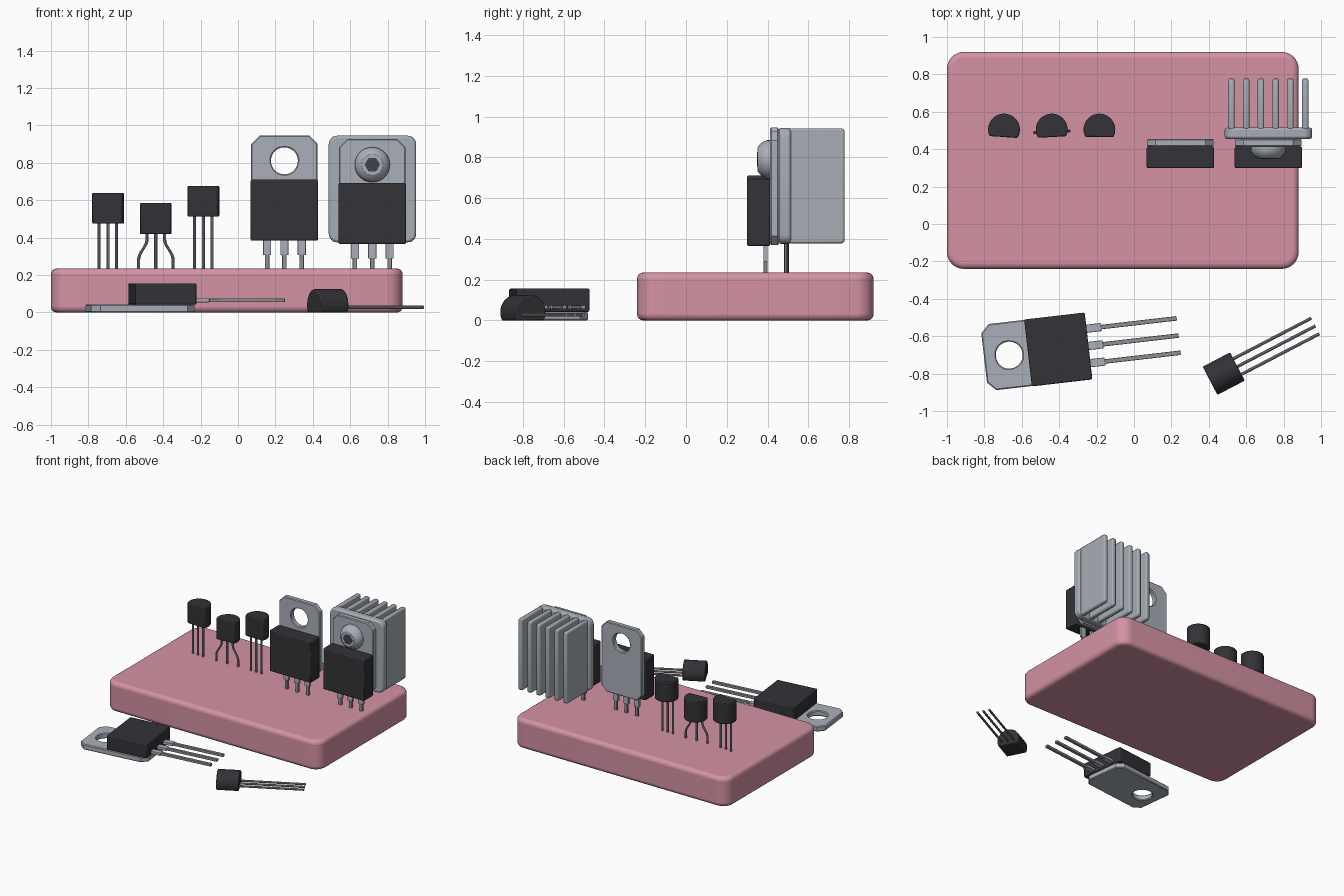
import bpy, bmesh, math
from mathutils import Matrix, Vector

if "Cube" in bpy.data.objects:
    bpy.data.objects.remove(bpy.data.objects["Cube"])


def material(name, rgb):
    m = bpy.data.materials.new(name)
    m.diffuse_color = (*rgb, 1)
    m.use_nodes = True
    m.node_tree.nodes["Principled BSDF"].inputs["Base Color"].default_value = m.diffuse_color
    return m


PINK = material("pink foam", (0.66, 0.29, 0.37))
BLACK = material("black epoxy", (0.033, 0.032, 0.038))
METAL = material("pale metal", (0.40, 0.43, 0.48))
LEAD = material("lead wire", (0.27, 0.28, 0.30))
FIN = material("heat sink aluminium", (0.38, 0.42, 0.46))
SOCKET = material("dark socket", (0.05, 0.055, 0.065))

UPRIGHT = Matrix.Rotation(math.pi / 2, 4, 'X')  # outline x,y -> x,z; thickness -> -y


def finish(name, bm, mat, matrix, bevel=0.0, segments=2):
    bmesh.ops.recalc_face_normals(bm, faces=bm.faces)
    me = bpy.data.meshes.new(name)
    bm.to_mesh(me)
    bm.free()
    me.transform(matrix)
    me.materials.append(mat)
    ob = bpy.data.objects.new(name, me)
    bpy.context.collection.objects.link(ob)
    if bevel:
        mod = ob.modifiers.new("edge", 'BEVEL')
        mod.width, mod.segments = bevel, segments
        mod.limit_method, mod.angle_limit = 'ANGLE', math.radians(50)
    bpy.ops.object.select_all(action='DESELECT')
    ob.select_set(True)
    bpy.context.view_layer.objects.active = ob
    bpy.ops.object.shade_smooth_by_angle(angle=math.radians(30))
    return ob


def prism(name, loops, height, mat, matrix, bevel=0.0, segments=2):
    """Extrude an outline (first loop) with optional holes (other loops)."""
    bm = bmesh.new()
    edges = []
    for loop in loops:
        vs = [bm.verts.new((x, y, 0)) for x, y in loop]
        edges += [bm.edges.new((vs[i - 1], vs[i])) for i in range(len(vs))]
    if len(loops) == 1:
        bm.faces.new(vs)
    else:
        bmesh.ops.triangle_fill(bm, use_beauty=True, edges=edges)
    ext = bmesh.ops.extrude_face_region(bm, geom=bm.faces[:])
    moved = [v for v in ext["geom"] if isinstance(v, bmesh.types.BMVert)]
    bmesh.ops.translate(bm, verts=moved, vec=(0, 0, height))
    return finish(name, bm, mat, matrix, bevel, segments)


def box(name, x, y, z, mat, matrix=Matrix(), bevel=0.0):
    outline = [(x[0], y[0]), (x[1], y[0]), (x[1], y[1]), (x[0], y[1])]
    return prism(name, [outline], z[1] - z[0], mat,
                 matrix @ Matrix.Translation((0, 0, z[0])), bevel)


def circle(r, n, cx=0, cy=0):
    return [(cx + r * math.cos(2 * math.pi * i / n),
             cy + r * math.sin(2 * math.pi * i / n)) for i in range(n)]


def rounded(x0, x1, y0, y1, r, n):
    """Rectangle with rounded corners (n=1 gives chamfers)."""
    pts = []
    for k, (cx, cy) in enumerate([(x1 - r, y1 - r), (x0 + r, y1 - r),
                                  (x0 + r, y0 + r), (x1 - r, y0 + r)]):
        for i in range(n + 1):
            a = math.pi / 2 * (k + i / n)
            pts.append((cx + r * math.cos(a), cy + r * math.sin(a)))
    return pts


def wire(name, points, radius, matrix):
    """Round wire through points that run mostly along z."""
    bm = bmesh.new()
    rings = [[bm.verts.new((p[0] + dx, p[1] + dy, p[2])) for dx, dy in circle(radius, 8)]
             for p in points]
    for a, b in zip(rings, rings[1:]):
        for i in range(8):
            bm.faces.new((a[i - 1], a[i], b[i], b[i - 1]))
    bm.faces.new(rings[0])
    bm.faces.new(rings[-1])
    return finish(name, bm, LEAD, matrix)


def small_transistor(name, matrix, length, spread=0.0):
    """D-shaped body, origin at the middle of its underside, flat face to -y."""
    r, flat = 0.085, -0.04
    a0 = math.asin(flat / r)
    outline = [(r * math.cos(a), r * math.sin(a))
               for a in (a0 + (math.pi - 2 * a0) * i / 24 for i in range(25))]
    prism(name + "_body", [outline], 0.165, BLACK, matrix, 0.006)
    for side in (-1, 0, 1):
        pts = [(side * 0.047, -0.012, 0.01)]
        for i in range(9):  # S-bend
            t = i / 8
            s = t * t * (3 - 2 * t)
            pts.append((side * (0.047 + spread * s), -0.012, -0.03 - 0.105 * t))
        pts.append((side * (0.047 + spread), -0.012, -length))
        wire(f"{name}_lead_{side + 2}", pts, 0.0085, matrix)


def power_transistor(name, matrix, length):
    """Tabbed package, origin at bottom of the body on the back of the tab."""
    tab = rounded(-0.178, 0.178, 0.004, 0.562, 0.045, 1)
    prism(name + "_tab", [tab, circle(0.072, 32, 0, 0.427)], 0.042, METAL,
          matrix @ UPRIGHT, 0.006, 1)
    box(name + "_body", (-0.18, 0.18), (-0.156, -0.042), (0, 0.326), BLACK, matrix, 0.007)
    for side in (-1, 0, 1):
        x = side * 0.0925
        box(f"{name}_lead_root_{side + 2}", (x - 0.022, x + 0.022), (-0.076, -0.054),
            (-0.078, 0.01), METAL, matrix, 0.003)
        box(f"{name}_lead_{side + 2}", (x - 0.012, x + 0.012), (-0.075, -0.055),
            (-length, -0.07), LEAD, matrix, 0.003)


# Foam block
prism("foam_block", [rounded(-1, 0.88, -0.24, 0.92, 0.09, 8)], 0.235, PINK,
      Matrix(), 0.03, 4)

# Small transistors standing in the foam
for i, (x, z, turn, spread) in enumerate([(-0.695, 0.475, -4, 0), (-0.44, 0.42, 3, 0.045),
                                          (-0.185, 0.512, -1, 0)]):
    small_transistor(f"small_transistor_{i + 1}", Matrix.Translation((x, 0.505, z))
                     @ Matrix.Rotation(math.radians(turn), 4, 'Z'), z - 0.12, spread)

# Power transistors standing in the foam
power_transistor("power_transistor_1", Matrix.Translation((0.248, 0.455, 0.384)), 0.26)
power_transistor("power_transistor_2", Matrix.Translation((0.718, 0.455, 0.366)), 0.24)

# Heat sink: back plate with fins
prism("heat_sink_plate", [rounded(0.485, 0.953, 0.375, 0.945, 0.045, 4)], 0.06, FIN,
      Matrix.Translation((0, 0.515, 0)) @ UPRIGHT, 0.012, 2)
TO_SIDE = Matrix(((0, 0, 1, 0), (1, 0, 0, 0), (0, 1, 0, 0), (0, 0, 0, 1)))
for i in range(6):
    x = 0.718 + (i - 2.5) * 0.079
    prism(f"heat_sink_fin_{i + 1}", [rounded(0.5, 0.778, 0.378, 0.942, 0.016, 3)], 0.034,
          FIN, Matrix.Translation((x - 0.017, 0, 0)) @ TO_SIDE, 0.009, 2)

# Button-head screw with hex socket
SCREW = Matrix.Translation((0.718, 0.415, 0.79)) @ UPRIGHT
bm = bmesh.new()
rings = [[bm.verts.new((x, y, h)) for x, y in circle(r, 36)]
         for r, h in [(0.094, 0), (0.094, 0.018), (0.086, 0.038), (0.072, 0.054),
                      (0.056, 0.065)]]
for a, b in zip(rings, rings[1:]):
    for i in range(36):
        bm.faces.new((a[i - 1], a[i], b[i], b[i - 1]))
bm.faces.new(rings[0])
bm.faces.new(rings[-1])
finish("screw_head", bm, METAL, SCREW)
prism("screw_socket", [circle(0.041, 6)], 0.003, SOCKET,
      SCREW @ Matrix.Translation((0, 0, 0.064)))


def lying(origin, angle, face_down):
    """Lay a part down with its leads pointing along the given heading."""
    a = math.radians(angle)
    d = Vector((math.cos(a), math.sin(a), 0))
    y = Vector((0, 0, 1 if face_down else -1))
    z = -d
    m = Matrix((y.cross(z), y, z)).transposed().to_4x4()
    return Matrix.Translation(origin) @ m


# Loose transistors on the floor
power_transistor("loose_power_transistor", lying((-0.243, -0.652, 0), 6.6, False), 0.485)
small_transistor("loose_small_transistor", lying((0.553, -0.762, 0.04), 27.5, True), 0.47)
